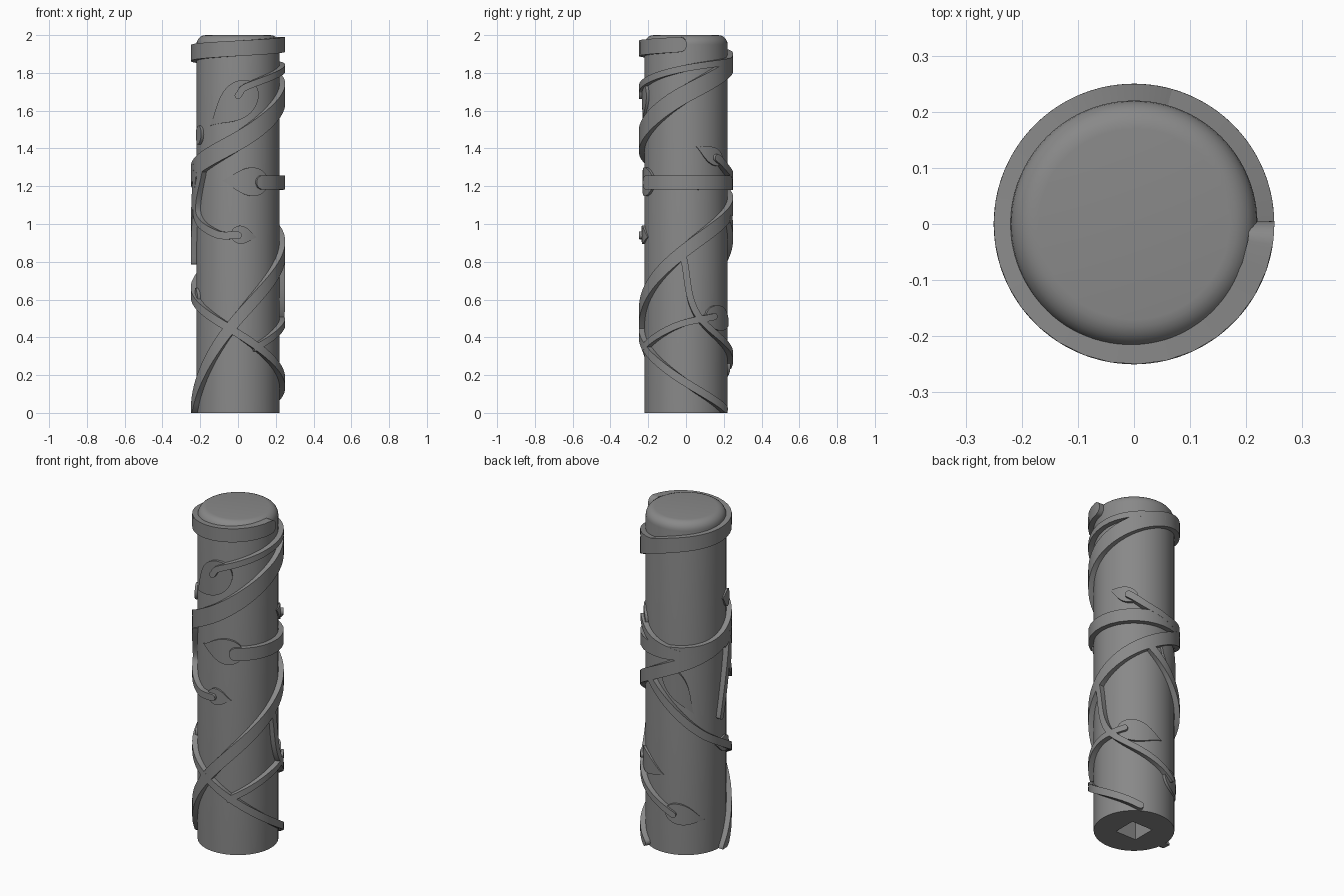
import bpy, bmesh, math
from mathutils import Vector

if "Cube" in bpy.data.objects:
    bpy.data.objects.remove(bpy.data.objects["Cube"])

R_BODY, R_VINE = 0.22, 0.25
rad = math.radians

# Dark grey finish
grey = bpy.data.materials.new("dark_grey")
grey.diffuse_color = (0.25, 0.25, 0.25, 1)
grey.use_nodes = True
grey.node_tree.nodes["Principled BSDF"].inputs["Base Color"].default_value = grey.diffuse_color


def smooth(ob, angle=35):
    bpy.ops.object.select_all(action='DESELECT')
    bpy.context.view_layer.objects.active = ob
    ob.select_set(True)
    bpy.ops.object.shade_smooth_by_angle(angle=rad(angle))


def finish(name, bm):
    bmesh.ops.recalc_face_normals(bm, faces=bm.faces[:])
    mesh = bpy.data.meshes.new(name)
    bm.to_mesh(mesh)
    bm.free()
    mesh.materials.append(grey)
    ob = bpy.data.objects.new(name, mesh)
    bpy.context.collection.objects.link(ob)
    return ob


def unroll(point):
    """(angle in degrees, height) to (arc length, height)."""
    return Vector((rad(point[0]) * R_VINE, point[1]))


def spline(points, steps=16):
    """Catmull-Rom samples through the unrolled points."""
    p = [unroll(q) for q in points]
    p = [p[0] * 2 - p[1]] + p + [p[-1] * 2 - p[-2]]
    out = []
    for a, b, c, d in zip(p, p[1:], p[2:], p[3:]):
        for k in range(steps):
            t = k / steps
            out.append(0.5 * (2 * b + (c - a) * t + (2 * a - 5 * b + 4 * c - d) * t * t
                              + (3 * b - a - 3 * c + d) * t ** 3))
    return out + [p[-2]]


def wrap(name, rows, cols=6):
    """Solid strip wrapped on the shaft from rows of (centre, half width vector, radius)."""
    bm = bmesh.new()
    across = [1 - 2 * i / cols for i in range(cols + 1)]
    rings = []
    for c, n, r in rows:
        loop = [(f, 0.205) for f in across] + [(f, r) for f in reversed(across)]
        ring = []
        for f, rr in loop:
            s, z = c + n * f
            a = s / R_VINE
            ring.append(bm.verts.new((rr * math.cos(a), rr * math.sin(a), max(z, 0))))
        rings.append(ring)
    count = len(rings[0])
    for a, b in zip(rings, rings[1:]):
        for i in range(count):
            j = (i + 1) % count
            bm.faces.new((a[i], a[j], b[j], b[i]))
    bm.faces.new(rings[0])
    bm.faces.new(rings[-1])
    smooth(finish(name, bm))


def vine(name, w0, w1, *points):
    """Flat vine, width going from w0 to w1, with a round far end."""
    c = spline(points)
    rows = []
    for i, p in enumerate(c):
        d = (c[min(i + 1, len(c) - 1)] - c[max(i - 1, 0)]).normalized()
        w = w0 + (w1 - w0) * i / (len(c) - 1)
        n = Vector((-d.y, d.x)) * w / 2
        rows.append((p, n, R_VINE))
    for k in range(1, 7):
        t = k * math.pi / 12.5
        rows.append((c[-1] + d * math.sin(t) * w1 / 2, n * math.cos(t), R_VINE))
    wrap(name, rows)


def leaf(name, width, base, tip):
    """Teardrop leaf, round at the base and pointed at the tip."""
    a, b = unroll(base), unroll(tip)
    d = (b - a).normalized()
    n = Vector((-d.y, d.x)) * width / 2
    rows = []
    for k in range(25):
        t = 0.5 - 0.5 * math.cos(math.pi * k / 24)
        if t < 0.35:
            f = math.sqrt(max(1 - (1 - t / 0.35) ** 2, 0))
        else:
            f = max(math.cos((t - 0.35) / 0.65 * math.pi / 2), 0) ** 1.3
        rows.append((a.lerp(b, t), n * (f + 0.01), 0.237 - 0.012 * t))
    wrap(name, rows)


# Shaft with rounded top
bm = bmesh.new()
profile = [(0, 0), (R_BODY, 0)]
profile += [(0.17 + 0.05 * math.cos(rad(t)), 1.95 + 0.05 * math.sin(rad(t))) for t in range(0, 91, 15)]
profile += [(0, 2)]
verts = [bm.verts.new((r, 0, z)) for r, z in profile]
edges = [bm.edges.new(e) for e in zip(verts, verts[1:])]
bmesh.ops.spin(bm, geom=verts + edges, axis=(0, 0, 1), cent=(0, 0, 0), angle=math.tau, steps=96)
bmesh.ops.remove_doubles(bm, verts=bm.verts[:], dist=1e-5)
shaft = finish("shaft", bm)

# Square socket in the base
bm = bmesh.new()
bmesh.ops.create_cube(bm, size=1)
bmesh.ops.scale(bm, vec=(0.14, 0.14, 1), verts=bm.verts[:])
cutter = finish("socket_cutter", bm)
cutter.hide_render = True
mod = shaft.modifiers.new("socket", 'BOOLEAN')
mod.operation, mod.object, mod.solver = 'DIFFERENCE', cutter, 'EXACT'
bpy.context.view_layer.objects.active = shaft
bpy.ops.object.modifier_apply(modifier="socket")
bpy.data.objects.remove(cutter)
smooth(shaft)

# Thick vines
vine("main_vine", .1, .08, (180, 1.25), (270, 1.44), (360, 1.69), (450, 1.855), (540, 1.905), (712, 1.95))
vine("ring_vine", .08, .075, (200, 1.29), (130, 1.225), (-58, 1.22))
vine("lower_vine", .08, .055, (190, 1.27), (90, 1.1), (0, .865), (-90, .5), (-175, 0))

# Thin vines and leaf stems
vine("crossing_vine", .045, .04, (70, 1.04), (135, .77), (180, .64), (270, .42), (360, .16), (418, .02))
vine("upper_stem", .035, .035, (94, 1.872), (0, 1.825), (-75, 1.735), (-90, 1.68))
vine("low_stem", .035, .035, (-4, .84), (18, .5), (108, .25))
vine("side_stem", .035, .035, (-70, .34), (-10, .465), (38, .51))
vine("back_stem", .04, .04, (135, 1.2), (75, 1.27), (43, 1.35))
vine("front_stem", .04, .04, (-144, 1.28), (-158, 1.06), (-120, .95), (-90, .94))
vine("hanging_tendril", .045, .03, (203, 1.28), (177, .8))

# Leaves
leaf("upper_leaf", .19, (-66, 1.73), (-131, 1.52))
leaf("ring_leaf", .15, (-48, 1.22), (-112, 1.23))
leaf("front_leaf", .095, (-99, .95), (-64, .93))
leaf("back_leaf", .09, (55, 1.33), (14, 1.41))
leaf("side_leaf", .13, (27, .52), (92, .47))
leaf("low_leaf", .12, (96, .27), (152, .205))
leaf("hanging_leaf", .13, (96, 1.12), (136, .85))
leaf("small_leaf", .1, (214, 1.46), (188, 1.49))
leaf("bud_leaf", .09, (205, .605), (170, .635))
